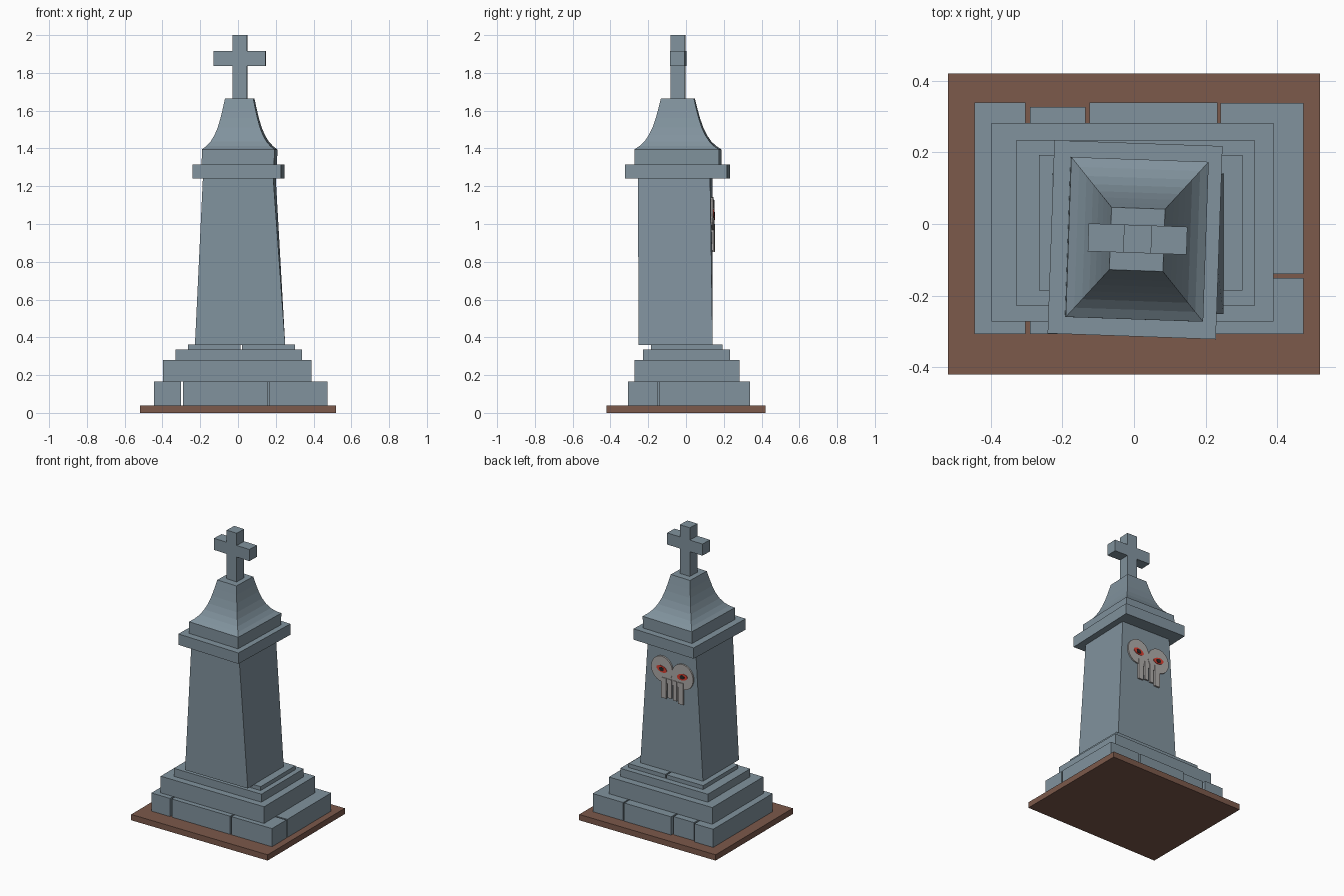
import bpy, bmesh, math
from mathutils import Matrix, Vector

if "Cube" in bpy.data.objects:
    bpy.data.objects.remove(bpy.data.objects["Cube"])


def material(name, rgb):
    m = bpy.data.materials.new(name)
    m.diffuse_color = (*rgb, 1)
    m.use_nodes = True
    m.node_tree.nodes["Principled BSDF"].inputs["Base Color"].default_value = m.diffuse_color
    return m


STONE = material("slate_stone", (0.22, 0.29, 0.34))
SOIL = material("soil", (0.2, 0.1, 0.07))
BONE = material("bone", (0.42, 0.4, 0.39))
RED = material("red", (0.7, 0.05, 0.03))
BLACK = material("black", (0.02, 0.02, 0.02))
TWIST = math.radians(-2)      # upper stones sit slightly turned


def finish(name, bm, mat):
    bmesh.ops.recalc_face_normals(bm, faces=bm.faces)
    me = bpy.data.meshes.new(name)
    bm.to_mesh(me)
    bm.free()
    ob = bpy.data.objects.new(name, me)
    me.materials.append(mat)
    bpy.context.collection.objects.link(ob)
    return ob


def loft(name, rings, mat=STONE):
    """Stack of rectangles: (cx, cy, width, depth, z, turn)."""
    bm = bmesh.new()
    loops = []
    for cx, cy, w, d, z, a in rings:
        r = Matrix.Rotation(a, 3, 'Z')
        loops.append([bm.verts.new(Vector((cx, cy, z)) + r @ Vector((sx * w / 2, sy * d / 2, 0)))
                      for sx, sy in ((-1, -1), (1, -1), (1, 1), (-1, 1))])
    bm.faces.new(loops[0])
    bm.faces.new(loops[-1])
    for a, b in zip(loops, loops[1:]):
        for i in range(4):
            j = (i + 1) % 4
            bm.faces.new((a[i], a[j], b[j], b[i]))
    return finish(name, bm, mat)


def box(name, x0, x1, y0, y1, z0, z1, mat=STONE):
    c = ((x0 + x1) / 2, (y0 + y1) / 2, x1 - x0, y1 - y0)
    return loft(name, [(*c, z0, 0), (*c, z1, 0)], mat)


def plate(name, outline, y0, y1, mat):
    """Outline in x, z extruded along y."""
    bm = bmesh.new()
    f = bm.faces.new([bm.verts.new((x, y0, z)) for x, z in outline])
    g = bmesh.ops.extrude_face_region(bm, geom=[f])["geom"]
    bmesh.ops.translate(bm, vec=(0, y1 - y0, 0),
                        verts=[v for v in g if isinstance(v, bmesh.types.BMVert)])
    return finish(name, bm, mat)


def ellipse(cx, cz, rx, rz, tilt=0, n=24):
    pts = []
    for i in range(n):
        t = 2 * math.pi * i / n
        u, v = rx * math.cos(t), rz * math.sin(t)
        pts.append((cx + u * math.cos(tilt) - v * math.sin(tilt),
                    cz + u * math.sin(tilt) + v * math.cos(tilt)))
    return pts


# ground slab
box("soil_slab", -0.52, 0.52, -0.42, 0.42, 0, 0.04, SOIL)

# bottom course of separate blocks
for i, (x0, x1, y0, y1) in enumerate([
        (-0.445, -0.303, -0.307, 0.34),
        (-0.29, -0.135, 0.1, 0.327),
        (-0.124, 0.233, 0.1, 0.34),
        (0.242, 0.474, -0.14, 0.338),
        (0.165, 0.474, -0.307, -0.151),
        (-0.29, 0.155, -0.307, -0.151)]):
    box(f"base_block_{i}", x0, x1, y0, y1, 0.04, 0.165)

# stepped plinth
box("lower_step", -0.398, 0.39, -0.273, 0.282, 0.165, 0.28)
box("middle_step", -0.33, 0.338, -0.227, 0.233, 0.28, 0.335)
box("upper_step_left", -0.266, 0.012, -0.186, 0.193, 0.335, 0.362)
box("upper_step_right", 0.022, 0.303, -0.186, 0.193, 0.335, 0.362)

# tapering shaft, turned slightly at the top
loft("shaft", [(0.011, -0.055, 0.478, 0.392, 0.36, 0),
               (0.007, -0.057, 0.373, 0.382, 1.24, TWIST)])

# cornice
loft("cornice", [(0.003, -0.044, 0.47, 0.54, z, TWIST) for z in (1.24, 1.315)])

# flared roof: linear start, concave sweep to a flat top
rings = [(0.007, -0.043, 0.384, 0.447, 1.315, TWIST)]
for off, z in [(1, 1.395), (0.88, 1.413), (0.77, 1.437), (0.67, 1.47), (0.585, 1.51),
               (0.51, 1.56), (0.45, 1.61), (0.39, 1.665)]:
    rings.append((0.009, -0.043, 0.384 * off, 0.447 * off, z, TWIST))
loft("roof", rings)

# cross on top
p, a = 0.039, 0.138
cross = plate("cross", [(-p, 1.66), (p, 1.66), (p, 1.836), (a, 1.836), (a, 1.916), (p, 1.916),
                        (p, 2), (-p, 2), (-p, 1.916), (-a, 1.916), (-a, 1.836), (-p, 1.836)],
              -0.039, 0.039, STONE)
cross.location = (0.01, -0.042, 0)
cross.rotation_euler.z = TWIST

# skull ornament on the back face
parts = []
for name, cx, cz, tilt in (("left", 0.083, 1.055, 0.2), ("right", -0.077, 1.042, -0.2)):
    parts.append(plate(f"skull_lobe_{name}", ellipse(cx, cz, 0.083, 0.087), -0.03, 0.008, BONE))
    parts.append(plate(f"eye_{name}", ellipse(cx, cz, 0.04, 0.022, tilt), 0.0, 0.011, RED))
    parts.append(plate(f"pupil_{name}", ellipse(cx, cz, 0.018, 0.014, tilt, 12), 0.0, 0.013, BLACK))
parts.append(box("skull_nose", -0.06, 0.062, -0.03, 0.006, 0.965, 1.06, BONE))
for i, (x0, x1, z) in enumerate([(-0.085, -0.045, 0.852), (-0.036, -0.006, 0.865),
                                 (0.006, 0.036, 0.87), (0.046, 0.085, 0.86)]):
    parts.append(box(f"tooth_{i}", x0, x1, -0.03, 0.012, z, 1.0, BONE))
for ob in parts:
    ob.location = (0, 0.139, 0)
    ob.rotation_euler.z = math.radians(-1.5)
